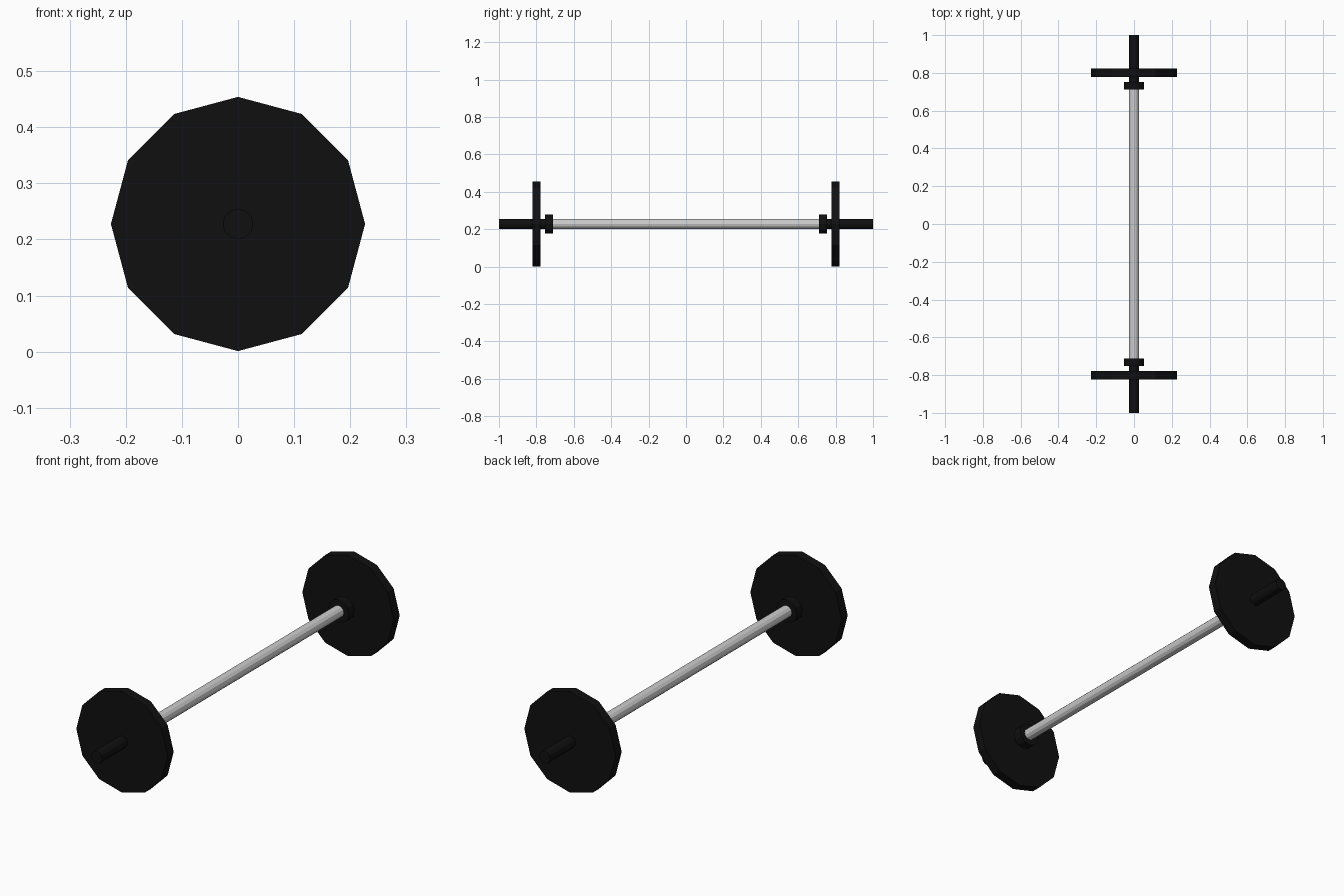
import bpy
from math import pi

if "Cube" in bpy.data.objects:
    bpy.data.objects.remove(bpy.data.objects["Cube"])

AXIS_Z = 0.2275
SIDES = 12

black = bpy.data.materials.new("black_iron")
black.diffuse_color = (0.005, 0.005, 0.005, 1)
black.use_nodes = True
black.node_tree.nodes["Principled BSDF"].inputs["Base Color"].default_value = black.diffuse_color


def rod(name, radius, y0, y1, mat=None):
    """Low-poly cylinder lying along y, a corner pointing straight up."""
    bpy.ops.mesh.primitive_cylinder_add(
        vertices=SIDES, radius=radius, depth=abs(y1 - y0),
        location=(0, (y0 + y1) / 2, AXIS_Z), rotation=(pi / 2, 0, 0))
    ob = bpy.context.object
    ob.name = name
    if mat:
        ob.data.materials.append(mat)
    return ob


# Grey grip bar
rod("bar", 0.0265, -0.72, 0.72)

# Black sleeve, stop collar and weight plate at each end
for label, s in (("front", -1), ("back", 1)):
    rod(label + "_sleeve", 0.0272, s * 0.72, s * 1.0, black)
    rod(label + "_collar", 0.052, s * 0.712, s * 0.753, black)
    rod(label + "_plate", 0.2265, s * 0.779, s * 0.822, black)
